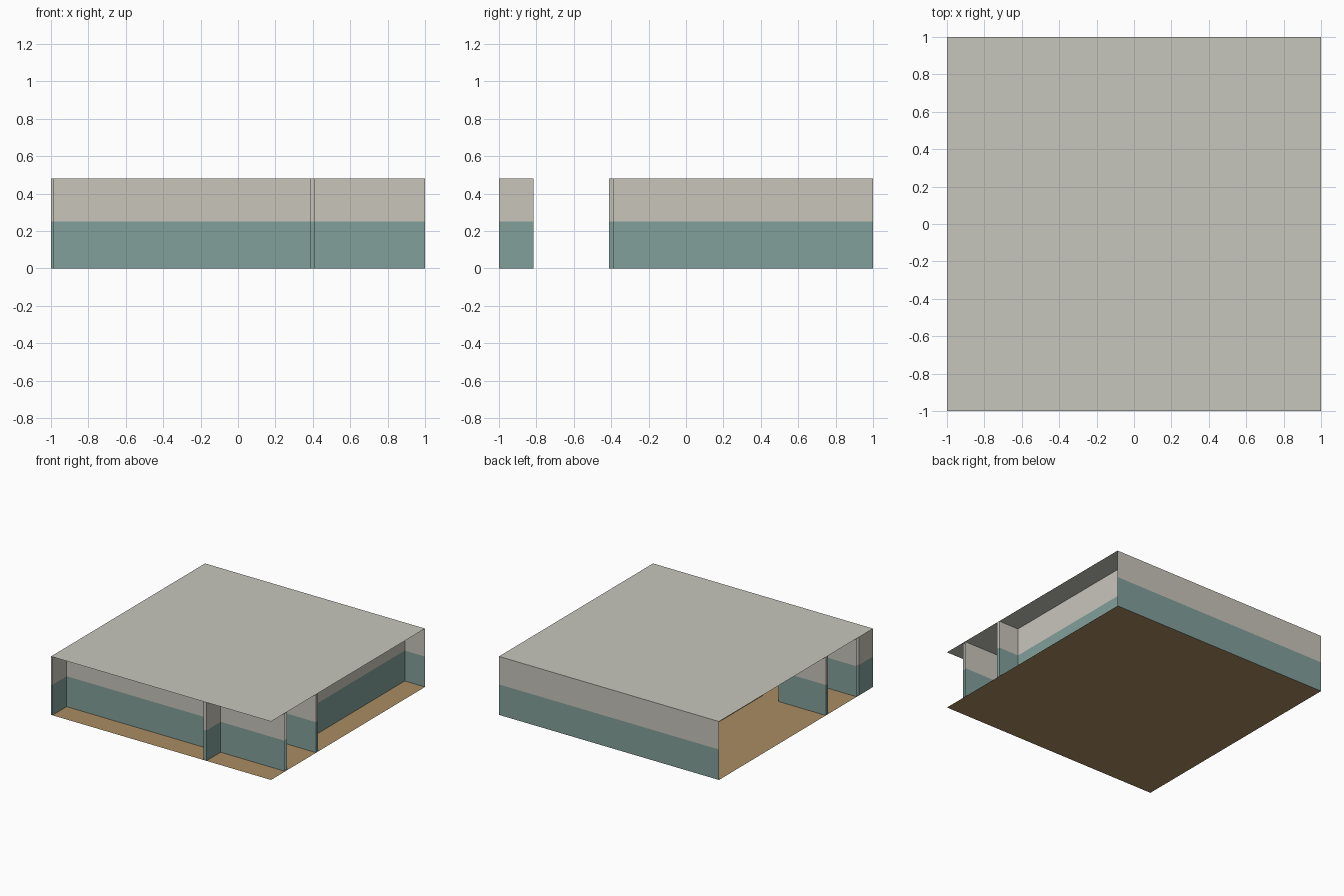
import bpy
import bmesh

old = bpy.data.objects.get("Cube")
if old:
    bpy.data.objects.remove(old, do_unlink=True)

H, SPLIT = 0.48, 0.25      # room height, top of the painted dado
T = 0.013                  # half wall thickness


def srgb(r, g, b):
    return tuple(((c / 255 + 0.055) / 1.055) ** 2.4 for c in (r, g, b)) + (1,)


def material(name, colour):
    m = bpy.data.materials.new(name)
    m.use_nodes = True
    m.diffuse_color = colour
    m.node_tree.nodes["Principled BSDF"].inputs["Base Color"].default_value = colour
    return m


plaster = material("pale plaster", srgb(200, 197, 187))
dado = material("muted teal dado", srgb(130, 160, 154))
ceiling_paint = material("ceiling grey", srgb(199, 198, 188))
boards = material("brown floor", srgb(170, 140, 99))


def finish(name, bm, mats):
    mesh = bpy.data.meshes.new(name)
    bm.to_mesh(mesh)
    bm.free()
    for m in mats:
        mesh.materials.append(m)
    obj = bpy.data.objects.new(name, mesh)
    bpy.context.collection.objects.link(obj)


def slab(name, z, mat, flip):
    """Flat square sheet covering the whole plan."""
    bm = bmesh.new()
    bmesh.ops.create_grid(bm, x_segments=1, y_segments=1, size=1)
    bmesh.ops.translate(bm, verts=bm.verts, vec=(0, 0, z))
    if flip:
        bmesh.ops.reverse_faces(bm, faces=bm.faces)
    finish(name, bm, [mat])


def wall(name, path, closed=False):
    """Raise a plan outline to full height in two painted bands."""
    bm = bmesh.new()
    rings = [[bm.verts.new((x, y, z)) for x, y in path] for z in (0, SPLIT, H)]
    n = len(path)
    for band in range(2):
        low, high = rings[band], rings[band + 1]
        for i in range(n if closed else n - 1):
            j = (i + 1) % n
            face = bm.faces.new((low[i], low[j], high[j], high[i]))
            face.material_index = band
    finish(name, bm, [dado, plaster])


def box_wall(name, x0, x1, y0, y1):
    wall(name, [(x0, y0), (x1, y0), (x1, y1), (x0, y1)], closed=True)


slab("floor", 0, boards, False)
slab("ceiling", H, ceiling_paint, False)

# Front partition: two facing skins with open ends
FRONT, REAR = -0.815, -0.789
wall("front_partition_outer_skin", [(-1, FRONT), (1, FRONT)])
wall("front_partition_inner_skin", [(1, REAR), (-1, REAR)])

# Short walls dividing the front strip
box_wall("front_divider_right", -1, -1 + T, -1, FRONT)
box_wall("front_divider_left", 0.4 - T, 0.4 + T, -1, FRONT)

# Corridor wall with a doorway beside the rear room divider
box_wall("corridor_wall_right", -1, -0.57, -0.4 - T, -0.4 + T)
box_wall("corridor_wall_left", -0.4 - T, 1, -0.4 - T, -0.4 + T)

# Rear room dividers and the back wall panels between them
dividers = [-0.4, 0.803]
for side, x in zip(("right", "left"), dividers):
    box_wall("rear_divider_" + side, x - T, x + T, -0.4 + T, 1)
edges = [-1] + [x + s for x in dividers for s in (-T, T)] + [1]
for i, part in enumerate(("right", "middle", "left")):
    wall("back_wall_" + part, [(edges[2 * i + 1], 1), (edges[2 * i], 1)])
